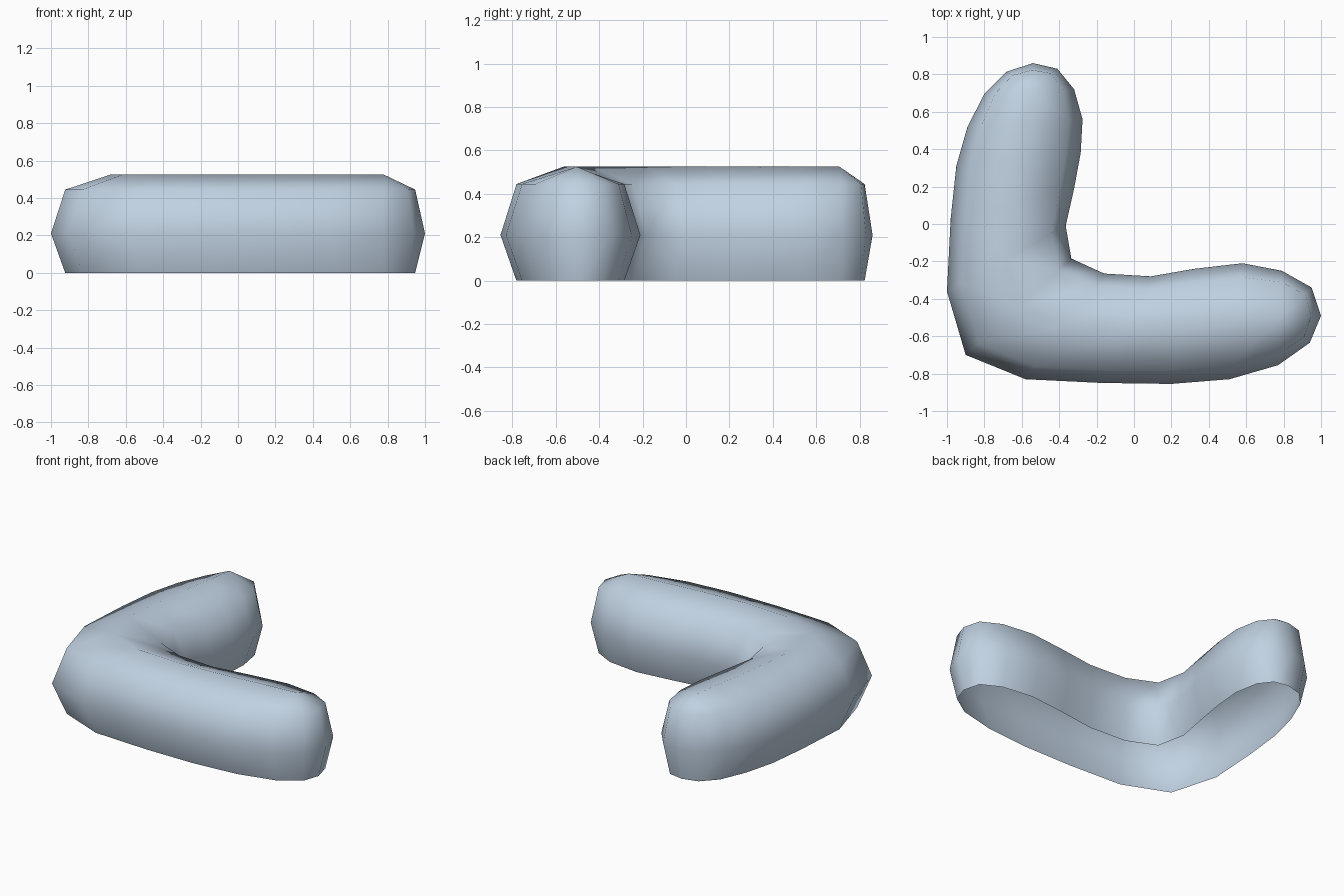
import bpy, bmesh
from mathutils import Vector

if "Cube" in bpy.data.objects:
    bpy.data.objects.remove(bpy.data.objects["Cube"])

# Plan outline at the widest height; point i faces point 28-i across the ridge
OUTLINE = [(1.0, -.49), (.95, -.34), (.79, -.25), (.58, -.21), (.32, -.24), (.09, -.28), (-.16, -.265),
           (-.335, -.185), (-.365, -.01), (-.32, .19), (-.285, .38), (-.275, .56), (-.32, .72), (-.41, .83),
           (-.54, .86), (-.68, .815), (-.80, .695), (-.89, .52), (-.95, .31), (-.98, .03), (-1.0, -.36),
           (-.90, -.70), (-.58, -.83), (-.17, -.85), (.20, -.855), (.51, -.83), (.77, -.755), (.94, -.635)]
pts = [Vector(p) for p in OUTLINE]
N, H = len(pts), len(pts) // 2


def centre(i):
    """Ridge point belonging to outline point i."""
    k = min(i, N - i)
    k = max(2, min(H - 2, k))
    return (pts[k] + pts[N - k]) / 2


bm = bmesh.new()

# Side wall rings: base, widest belt, shoulder
rings = []
for z, s in ((0, .76), (.21, 1), (.445, .76)):
    ring = []
    for i, p in enumerate(pts):
        c = centre(i)
        k = min(i, N - i)
        if k in (1, H - 1):  # end caps shrink towards their own midpoint sideways
            c = c.lerp((pts[k] + pts[N - k]) / 2, .2)
        q = c + (p - c) * s
        ring.append(bm.verts.new((q.x, q.y, z)))
    rings.append(ring)
for lo, hi in zip(rings, rings[1:]):
    for i in range(N):
        j = (i + 1) % N
        bm.faces.new((lo[i], lo[j], hi[j], hi[i]))

# Top ridge along the middle of both arms
ridge = {k: bm.verts.new((*centre(k), .525)) for k in range(2, H - 1)}
top = rings[-1]
for i in range(N):
    j = (i + 1) % N
    a, b = (ridge[max(2, min(H - 2, min(n, N - n)))] for n in (i, j))
    bm.faces.new((top[i], top[j], a) if a == b else (top[i], top[j], b, a))

for f in bm.faces:
    f.smooth = True
mesh = bpy.data.meshes.new("corner_bolster")
bm.to_mesh(mesh)
bm.free()

mat = bpy.data.materials.new("pale blue grey")
mat.diffuse_color = (.53, .64, .76, 1)
mat.use_nodes = True
mat.node_tree.nodes["Principled BSDF"].inputs["Base Color"].default_value = mat.diffuse_color
mesh.materials.append(mat)
obj = bpy.data.objects.new("corner_bolster", mesh)
bpy.context.collection.objects.link(obj)
